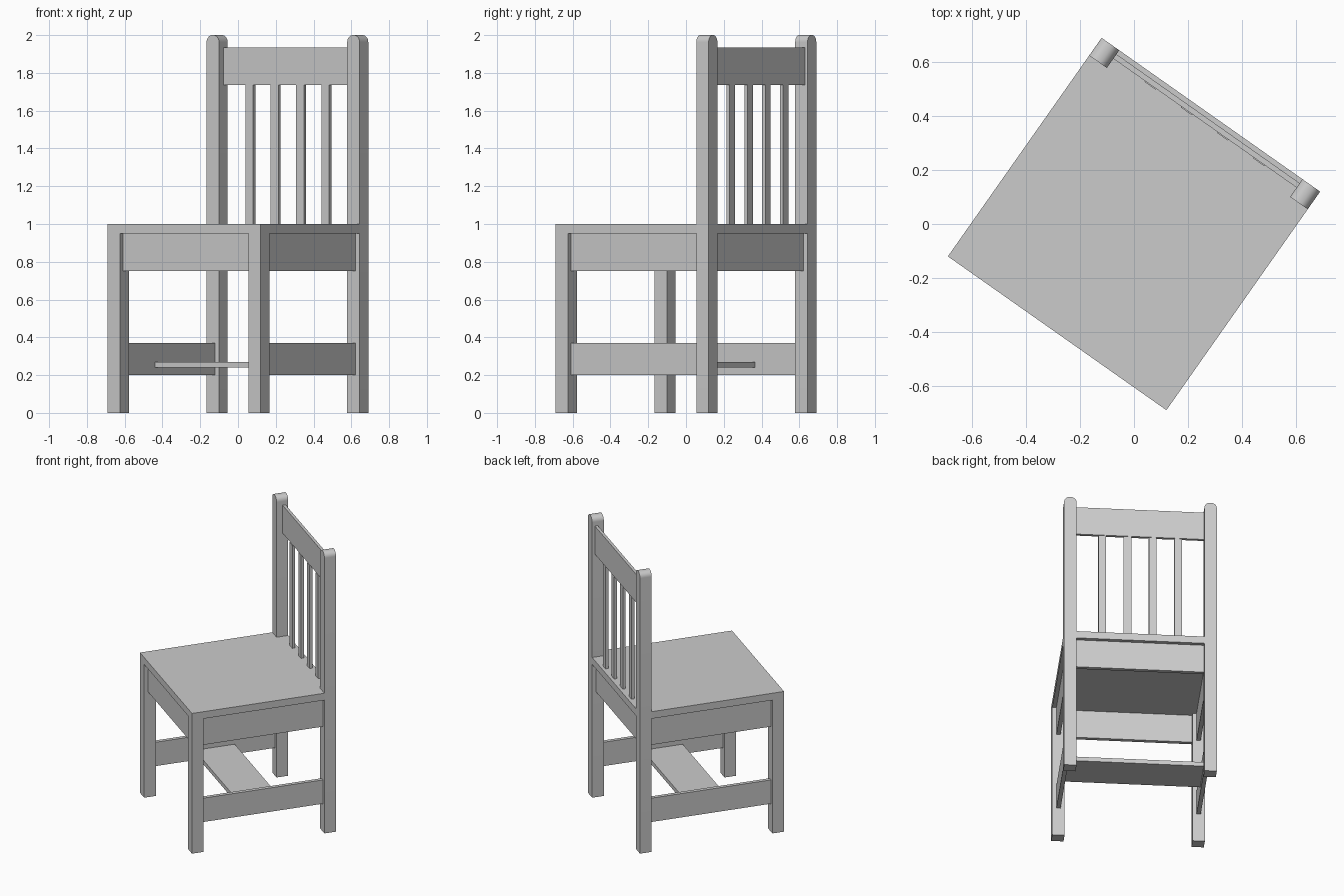
import bpy, bmesh
from math import radians, pi, cos, sin
from mathutils import Matrix, Vector

if "Cube" in bpy.data.objects:
    bpy.data.objects.remove(bpy.data.objects["Cube"])

TURN = Matrix.Rotation(radians(-35.13), 4, 'Z')   # chair stands turned on its axis
H = 0.495        # half of seat side
L = 0.08         # leg thickness
IN = H - L       # inner faces of the legs


def prism(name, outline, direction):
    """Extrude a closed 3D outline along a direction into a solid."""
    bm = bmesh.new()
    face = bm.faces.new([bm.verts.new(p) for p in outline])
    ext = bmesh.ops.extrude_face_region(bm, geom=[face])
    bmesh.ops.translate(bm, vec=Vector(direction),
                        verts=[v for v in ext['geom'] if isinstance(v, bmesh.types.BMVert)])
    bmesh.ops.recalc_face_normals(bm, faces=bm.faces)
    bm.transform(TURN)
    me = bpy.data.meshes.new(name)
    bm.to_mesh(me)
    bm.free()
    ob = bpy.data.objects.new(name, me)
    bpy.context.collection.objects.link(ob)
    return ob


def box(name, x0, x1, y0, y1, z0, z1):
    return prism(name, [(x0, y0, z0), (x1, y0, z0), (x1, y1, z0), (x0, y1, z0)], (0, 0, z1 - z0))


# Seat board, notched around the back posts
seat = [(-H, -H), (H, -H), (H, IN), (IN, IN), (IN, H), (-IN, H), (-IN, IN), (-H, IN)]
prism("seat", [(x, y, 0.95) for x, y in seat], (0, 0, 0.05))

A, B = H - 0.027, H - 0.054      # outer and inner faces of the aprons
for s, side in ((-1, "left"), (1, "right")):
    # Front leg
    box(f"front_leg_{side}", *sorted((s * IN, s * H)), -H, -IN, 0, 0.95)

    # Back post with rounded top
    r, cx = 0.037, s * (H + IN) / 2
    prof = [(cx - L / 2, 0), (cx + L / 2, 0)]
    for i in range(17):
        a = pi * i / 16
        off = (L / 2 - r) * (1 if i < 8 else -1 if i > 8 else 0)
        prof.append((cx + off + r * cos(a), 2 - r + r * sin(a)))
    post = prism(f"back_post_{side}", [(x, IN, z) for x, z in prof], (0, L, 0))
    bpy.ops.object.select_all(action='DESELECT')
    post.select_set(True)
    bpy.context.view_layer.objects.active = post
    bpy.ops.object.shade_smooth_by_angle(angle=radians(35))

    # Side apron and low side stretcher
    box(f"side_apron_{side}", *sorted((s * A, s * B)), -IN, IN, 0.75, 0.95)
    box(f"side_stretcher_{side}", *sorted((s * A, s * B)), -IN, IN, 0.20, 0.37)

# Front and back aprons
box("front_apron", -IN, IN, -A, -B, 0.75, 0.95)
box("back_apron", -IN, IN, B, A, 0.75, 0.95)

# Flat cross board between the stretchers
box("cross_board", -B, B, -0.137, 0.137, 0.24, 0.27)

# Back rest: top rail and slats
box("top_rail", -IN, IN, 0.457, 0.477, 1.735, 1.935)
for i in range(4):
    x = (i - 1.5) * 0.164
    box(f"back_slat_{i + 1}", x - 0.025, x + 0.025, 0.453, 0.473, 1.0, 1.735)
